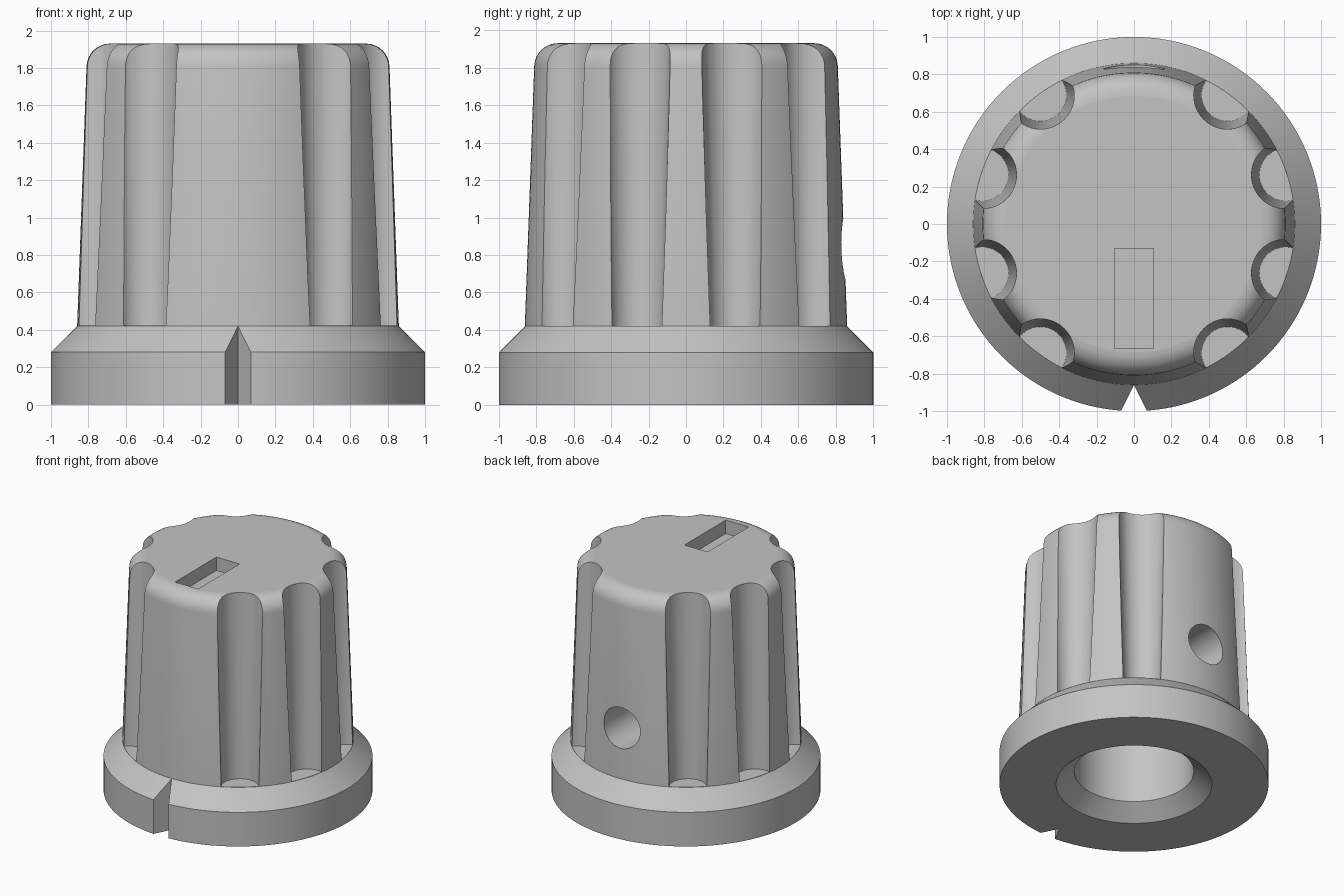
import bpy, bmesh
from math import pi, sin, cos, radians
from mathutils import Matrix

if "Cube" in bpy.data.objects:
    bpy.data.objects.remove(bpy.data.objects["Cube"], do_unlink=True)

grey = bpy.data.materials.new("plain grey")
grey.use_nodes = True
colour = (0.55, 0.55, 0.55, 1)
grey.diffuse_color = colour
grey.node_tree.nodes["Principled BSDF"].inputs["Base Color"].default_value = colour


def finish(name, bm, matrix=None):
    """Turn a bmesh into a named object."""
    if matrix:
        bm.transform(matrix)
    bmesh.ops.recalc_face_normals(bm, faces=bm.faces)
    mesh = bpy.data.meshes.new(name)
    bm.to_mesh(mesh)
    bm.free()
    mesh.materials.append(grey)
    obj = bpy.data.objects.new(name, mesh)
    bpy.context.collection.objects.link(obj)
    return obj


def skin(name, rings, matrix=None):
    """Join a stack of vertex rings into a capped solid."""
    bm = bmesh.new()
    loops = [[bm.verts.new(p) for p in ring] for ring in rings]
    n = len(loops[0])
    for a, b in zip(loops, loops[1:]):
        for i in range(n):
            j = (i + 1) % n
            bm.faces.new((a[i], a[j], b[j], b[i]))
    bm.faces.new(loops[0][::-1])
    bm.faces.new(loops[-1])
    return finish(name, bm, matrix)


def lathe(name, profile, sides, matrix=None):
    """Revolve a (radius, height) profile around z."""
    turns = [2 * pi * i / sides for i in range(sides)]
    rings = [[(r * cos(t), r * sin(t), z) for t in turns] for r, z in profile]
    return skin(name, rings, matrix)


# Knob body: skirt, chamfer, tapered grip and rounded top edge
fillet = 0.125
arc = [radians(2 + 88 * i / 8) for i in range(9)]
profile = [(1, 0), (1, 0.28), (0.86, 0.42)]
profile += [(0.685 + fillet * cos(a), 1.805 + fillet * sin(a)) for a in arc]
knob = lathe("knob", profile, 128)

cutters = []

# Tapered finger flutes, left out at the front and back
for k in range(10):
    if k not in (2, 7):
        a = radians(18 + 36 * k)
        place = Matrix.Translation((0.852 * cos(a), 0.852 * sin(a), 0))
        cutters.append(lathe("flute_cutter", [(0.14, 0.422), (0.183, 1.96)], 48, place))

# Shaft bore with a countersunk mouth
cutters.append(lathe("bore_cutter", [(0.604, -0.02), (0.445, 0.11), (0.445, 1.5)], 96))

# Set-screw hole through the back wall into the bore
side = Matrix.Translation((0, 0.2, 0.83)) @ Matrix.Rotation(-pi / 2, 4, "X")
cutters.append(lathe("screw_hole_cutter", [(0.165, 0), (0.165, 0.9)], 48, side))

# Marker slot in the top
slot = [(-0.105, -0.665), (0.105, -0.665), (0.105, -0.13), (-0.105, -0.13)]
cutters.append(skin("slot_cutter", [[(x, y, z) for x, y in slot] for z in (1.82, 2.1)]))

# V-shaped pointer notch in the front of the skirt
notch = [(0, -0.861), (-0.1, -1.06), (0.1, -1.06)]
cutters.append(skin("notch_cutter", [[(x, y, z) for x, y in notch] for z in (-0.1, 0.5)]))

# Apply the cuts
bpy.context.view_layer.objects.active = knob
for cutter in cutters:
    cutter.hide_render = True
    mod = knob.modifiers.new("cut", "BOOLEAN")
    mod.operation = "DIFFERENCE"
    mod.solver = "EXACT"
    mod.object = cutter
    bpy.ops.object.modifier_apply(modifier=mod.name)
    bpy.data.objects.remove(cutter, do_unlink=True)

# Smooth the round surfaces, keep level faces flat
bpy.ops.object.select_all(action="DESELECT")
knob.select_set(True)
bpy.ops.object.shade_smooth_by_angle(angle=radians(30))
for face in knob.data.polygons:
    if abs(face.normal.z) > 0.999:
        face.use_smooth = False
